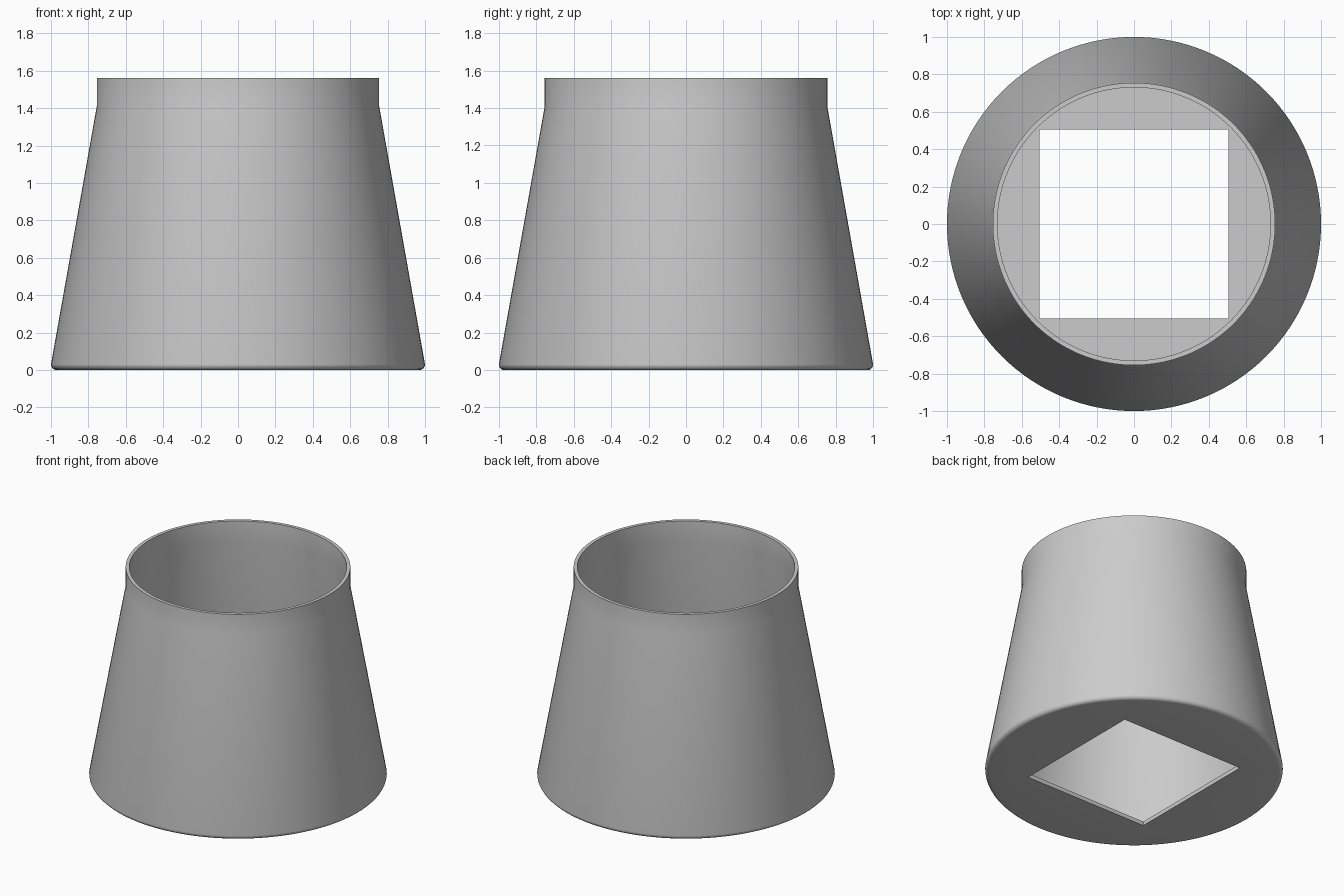
import bpy
import bmesh
from math import cos, sin, pi, radians

cube = bpy.data.objects.get("Cube")
if cube:
    bpy.data.objects.remove(cube, do_unlink=True)

SEGMENTS = 128
HEIGHT, NECK = 1.56, 1.41
WALL, FLOOR, FILLET = 0.025, 0.03, 0.03
HOLE = 0.505

grey = bpy.data.materials.new("plain grey")
grey.use_nodes = True
colour = (0.6, 0.6, 0.6, 1)
grey.diffuse_color = colour
grey.node_tree.nodes["Principled BSDF"].inputs["Base Color"].default_value = colour


def circle(radius, z):
    """Ring of points on a circle."""
    angles = [2 * pi * i / SEGMENTS for i in range(SEGMENTS)]
    return [(radius * cos(a), radius * sin(a), z) for a in angles]


def square(half, z):
    """Ring of points on a square, matching the circle's angles."""
    return [(x * half / max(abs(x), abs(y)), y * half / max(abs(x), abs(y)), z)
            for x, y, _ in circle(1, z)]


# Closed chain of rings: underside, rounded foot, outer wall, rim, inner wall, floor, hole
rings = [square(HOLE, 0)]
for step in range(6):
    a = pi / 2 * step / 5
    rings.append(circle(1 - FILLET + FILLET * sin(a), FILLET - FILLET * cos(a)))
rings += [
    circle(0.755, NECK),
    circle(0.755, HEIGHT),
    circle(0.755 - WALL, HEIGHT),
    circle(0.755 - WALL, NECK),
    circle(1 - WALL, FLOOR),
    square(HOLE, FLOOR),
]

bm = bmesh.new()
loops = [[bm.verts.new(p) for p in ring] for ring in rings]
for i, lower in enumerate(loops):
    upper = loops[(i + 1) % len(loops)]
    for j in range(SEGMENTS):
        k = (j + 1) % SEGMENTS
        bm.faces.new((lower[j], lower[k], upper[k], upper[j]))
bmesh.ops.recalc_face_normals(bm, faces=bm.faces[:])

mesh = bpy.data.meshes.new("tapered_shell")
bm.to_mesh(mesh)
bm.free()
mesh.materials.append(grey)
shell = bpy.data.objects.new("tapered_shell", mesh)
bpy.context.collection.objects.link(shell)

# Smooth walls with crisp rim and hole edges
bpy.ops.object.select_all(action="DESELECT")
shell.select_set(True)
bpy.context.view_layer.objects.active = shell
bpy.ops.object.shade_smooth_by_angle(angle=radians(30))
